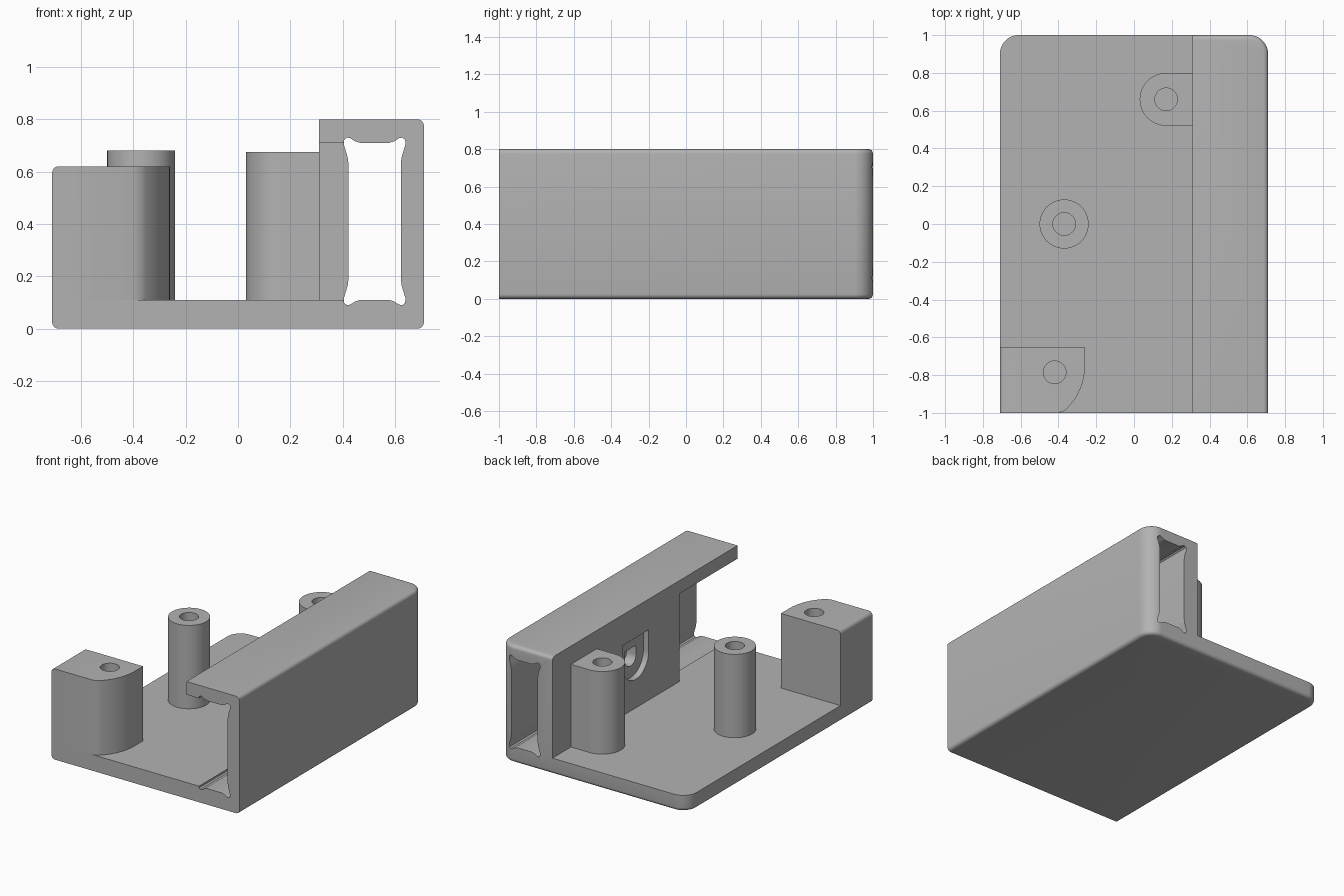
import bpy, bmesh
from math import pi, cos, sin
from mathutils import Vector

cube = bpy.data.objects.get("Cube")
if cube:
    bpy.data.objects.remove(cube, do_unlink=True)

grey = bpy.data.materials.new("plain grey")
grey.use_nodes = True
GREY = (0.45, 0.45, 0.45, 1)
grey.diffuse_color = GREY
grey.node_tree.nodes["Principled BSDF"].inputs["Base Color"].default_value = GREY


def arc(cx, cy, r, start, end, steps=16):
    angles = [start + (end - start) * i / steps for i in range(steps + 1)]
    return [(cx + r * cos(a), cy + r * sin(a)) for a in angles]


def prism(name, outline, low, high, axis="z", rounded=None, radius=0.025):
    """Extrude an outline along an axis; round the edges picked by a rule on their midpoint."""
    place = {"x": lambda u, v, w: (w, u, v),
             "y": lambda u, v, w: (u, w, v),
             "z": lambda u, v, w: (u, v, w)}[axis]
    bm = bmesh.new()
    face = bm.faces.new([bm.verts.new(place(u, v, low)) for u, v in outline])
    grown = bmesh.ops.extrude_face_region(bm, geom=[face])["geom"]
    verts = [g for g in grown if isinstance(g, bmesh.types.BMVert)]
    bmesh.ops.translate(bm, verts=verts, vec=Vector(place(0, 0, high - low)))
    bmesh.ops.recalc_face_normals(bm, faces=bm.faces)
    if rounded:
        edges = [e for e in bm.edges if rounded((e.verts[0].co + e.verts[1].co) / 2)]
        bmesh.ops.bevel(bm, geom=edges, offset=radius, segments=5, profile=0.5,
                        affect="EDGES", clamp_overlap=True)
    mesh = bpy.data.meshes.new(name)
    bm.to_mesh(mesh)
    bm.free()
    mesh.materials.append(grey)
    obj = bpy.data.objects.new(name, mesh)
    bpy.context.collection.objects.link(obj)
    return obj


def rectangle(x0, x1, y0, y1):
    return [(x0, y0), (x1, y0), (x1, y1), (x0, y1)]


def activate(obj):
    bpy.ops.object.select_all(action="DESELECT")
    obj.select_set(True)
    bpy.context.view_layer.objects.active = obj


def cut(obj, *cutters):
    activate(obj)
    for cutter in cutters:
        mod = obj.modifiers.new("cut", "BOOLEAN")
        mod.operation = "DIFFERENCE"
        mod.solver = "EXACT"
        mod.object = cutter
        bpy.ops.object.modifier_apply(modifier=mod.name)
        bpy.data.objects.remove(cutter, do_unlink=True)


def drill(obj, x, y):
    cut(obj, prism("drill", arc(x, y, 0.06, 0, 2 * pi, 32)[:-1], 0, 1))


HALF, FLOOR, TOP, INNER = 0.71, 0.11, 0.8, 0.31

# Tray and side channel: rounded block, hollowed out
outline = [(-HALF, -1), (HALF, -1)]
outline += arc(HALF - 0.1, 0.9, 0.1, 0, pi / 2) + arc(0.1 - HALF, 0.9, 0.1, pi / 2, pi)
body = prism("tray_and_channel", outline, 0, TOP,
             rounded=lambda m: (m.z < 0.01 or m.z > TOP - 0.01) and m.y > -0.99)

# Channel section with a relief lobe in each corner
lobe = [(0.10, 0.22), (0.103, 0.245), (0.112, 0.275), (0.118, 0.295), (0.116, 0.312),
        (0.106, 0.32), (0.093, 0.318), (0.075, 0.306), (0.055, 0.30)]
section = []
for sx, sz in ((1, 1), (-1, 1), (-1, -1), (1, -1)):
    points = lobe if sx * sz > 0 else lobe[::-1]
    section += [(0.522 + sx * x, 0.41 + sz * z) for x, z in points]


def pocket_outline(r, top):
    return [(0.1 + r, top), (0.1 - r, top)] + arc(0.1, 0.445, r, pi, 2 * pi)


cut(body,
    prism("open_space", rectangle(-1, INNER, -1.5, 1.5), FLOOR, 1.2),
    prism("channel", section, -1.2, 1.2, "y"),
    prism("side_opening", rectangle(0.2, 0.45, -1.2, -0.37), FLOOR, 0.71),
    prism("pocket", pocket_outline(0.14, 0.59), 0.2, 0.35, "x"),
    prism("pocket_hole", pocket_outline(0.06, 0.505), 0.2, 0.45, "x"))

# Round post in the middle
round_post = prism("round_post", arc(-0.37, 0, 0.13, 0, 2 * pi, 48)[:-1], 0.09, 0.68)
drill(round_post, -0.37, 0)

# Half-round post against the channel wall
wall_post = prism("wall_post", [(INNER + 0.02, 0.52), (INNER + 0.02, 0.80)]
                  + arc(0.17, 0.66, 0.14, pi / 2, 3 * pi / 2, 24), 0.09, 0.675)
drill(wall_post, 0.17, 0.66)

# Corner block at the front, with one curved side
curve = arc(-0.58, -0.75, 0.32, -0.9, 0)
block = [(-HALF, -1), (-0.40, -1)] + curve[1:] + [(-0.26, -0.655), (-HALF, -0.655)]
corner_block = prism("corner_block", block, 0.06, 0.62,
                     rounded=lambda m: m.x < -HALF + 0.01 and m.z > 0.61)
drill(corner_block, -0.42, -0.785)

# Smooth the curved sides, keep the edges crisp
for obj in (body, round_post, wall_post, corner_block):
    activate(obj)
    bpy.ops.object.shade_smooth_by_angle(angle=0.6)
